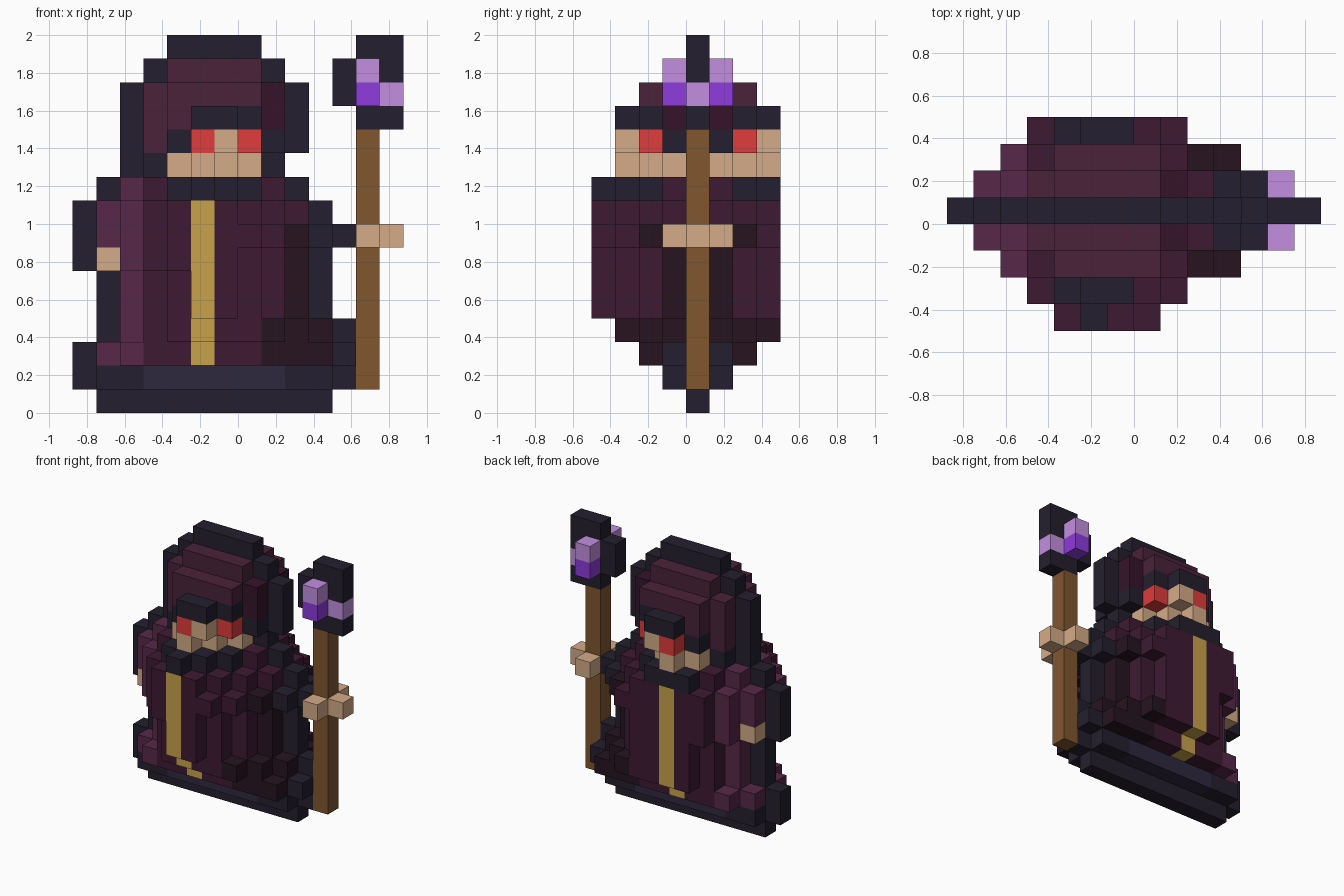
import bpy, bmesh
from mathutils import Vector

if "Cube" in bpy.data.objects:
    bpy.data.objects.remove(bpy.data.objects["Cube"])

V = 0.125                      # voxel size
FRONT, BACK = 4, 3             # deepest layers in front of / behind the core slab

COLOURS = {
    "outline": "241F2E", "robe": "3D1A32", "plum": "572848", "shadow": "261420",
    "hood": "4A2238", "hood_shade": "35142A", "hem": "2F283D", "gold": "C8A24B",
    "skin": "D4AB88", "red": "E03C3C", "wood": "80562F",
    "violet": "8E3CDC", "lilac": "C38FE0",
}

cells = {}                     # (column, row) -> (part, colour)


def paint(part, colour, *rects):
    """Paint rectangles (first column, last column, first row, last row) on the front pattern."""
    for c0, c1, r0, r1 in rects:
        for c in range(c0, c1 + 1):
            for r in range(r0, r1 + 1):
                cells[c, r] = (part, colour)


# robe: dark silhouette, then cloth, folds and trim over it
paint("robe_outline", "outline", (1, 10, 0, 0), (0, 11, 1, 2), (1, 11, 3, 3), (1, 10, 4, 5),
      (0, 10, 6, 8), (11, 11, 7, 7), (1, 9, 9, 9))
paint("robe_cloth", "robe", (3, 8, 2, 8), (9, 9, 8, 8), (3, 3, 9, 9), (8, 8, 9, 9))
paint("robe_folds", "shadow", (8, 10, 2, 3), (9, 9, 4, 7))
paint("robe_sleeve", "plum", (2, 2, 2, 9), (1, 1, 2, 2), (1, 1, 7, 8))
paint("robe_hem", "hem", (3, 8, 1, 1))
paint("gold_stripe", "gold", (5, 5, 2, 8))

# hood
paint("hood_outline", "outline", (2, 8, 10, 10), (2, 9, 11, 13), (3, 8, 14, 14), (4, 7, 15, 15))
paint("hood_cloth", "hood", (4, 7, 14, 14), (3, 7, 13, 13), (3, 4, 12, 12), (3, 3, 11, 11))
paint("hood_fold", "hood_shade", (8, 8, 12, 13))
paint("hood_brim", "outline", (5, 7, 12, 12))

# face
paint("face", "skin", (4, 7, 10, 10), (6, 6, 11, 11))
paint("eyes", "red", (5, 5, 11, 11), (7, 7, 11, 11))

# staff and hands
paint("staff_shaft", "wood", (12, 12, 1, 11))
paint("staff_claw", "outline", (12, 13, 12, 12), (11, 11, 13, 14), (13, 13, 14, 14), (12, 13, 15, 15))
paint("crystal_core", "violet", (12, 12, 13, 13))
paint("crystal_glint", "lilac", (12, 12, 14, 14), (13, 13, 13, 13))
paint("left_hand", "skin", (1, 1, 6, 6))
paint("right_hand", "skin", (12, 13, 7, 7))


def inset(c, r):
    """Steps from a cell to the nearest gap: the thickness grows towards the middle."""
    for d in range(1, 8):
        for i in range(-d, d + 1):
            j = d - abs(i)
            if (c + i, r + j) not in cells or (c + i, r - j) not in cells:
                return d - 1
    return 7


# inflate the pattern into voxels either side of the core slab
voxels = {}
for (c, r), look in cells.items():
    d = inset(c, r)
    for y in range(-min(d, FRONT), min(d, BACK) + 1):
        voxels[c, y, r] = look


def material(name):
    mat = bpy.data.materials.get(name)
    if not mat:
        mat = bpy.data.materials.new(name)
        h = COLOURS[name]
        srgb = [int(h[i:i + 2], 16) / 255 for i in (0, 2, 4)]
        mat.diffuse_color = [((s + 0.055) / 1.055) ** 2.4 for s in srgb] + [1]
        mat.use_nodes = True
        mat.node_tree.nodes["Principled BSDF"].inputs["Base Color"].default_value = mat.diffuse_color
    return mat


SIDES = [Vector(n) for n in ((1, 0, 0), (-1, 0, 0), (0, 1, 0), (0, -1, 0), (0, 0, 1), (0, 0, -1))]

# one object per part, keeping only the outward faces
for part, colour in sorted(set(voxels.values())):
    bm = bmesh.new()
    for (c, y, r), look in voxels.items():
        if look != (part, colour):
            continue
        centre = Vector((c - 6.5, y + 0.5, r + 0.5))
        for n in SIDES:
            if (c + int(n.x), y + int(n.y), r + int(n.z)) in voxels:
                continue
            u = Vector((n.y, n.z, n.x))
            w = n.cross(u)
            bm.faces.new([bm.verts.new((centre + (n + a * u + b * w) / 2) * V)
                          for a, b in ((-1, -1), (1, -1), (1, 1), (-1, 1))])
    bmesh.ops.remove_doubles(bm, verts=bm.verts, dist=0.001)
    mesh = bpy.data.meshes.new(part)
    bm.to_mesh(mesh)
    bm.free()
    mesh.materials.append(material(colour))
    bpy.context.collection.objects.link(bpy.data.objects.new(part, mesh))
